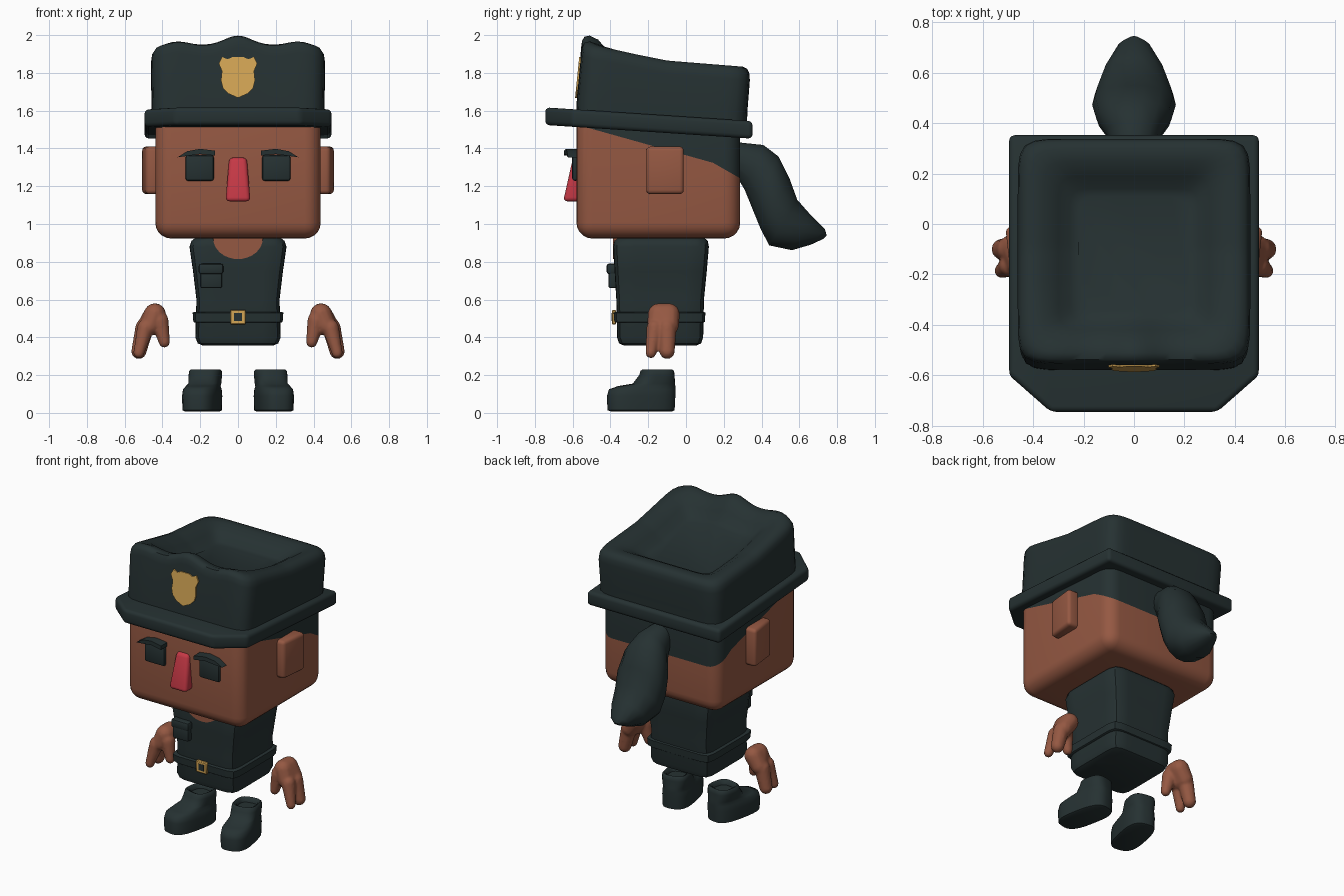
import bpy, bmesh, math
from mathutils import Matrix, Vector

if "Cube" in bpy.data.objects:
    bpy.data.objects.remove(bpy.data.objects["Cube"])


def material(name, rgb):
    m = bpy.data.materials.new(name)
    m.diffuse_color = (*rgb, 1)
    m.use_nodes = True
    m.node_tree.nodes["Principled BSDF"].inputs["Base Color"].default_value = m.diffuse_color
    return m


DARK = material("dark_uniform", (0.019, 0.031, 0.032))
SKIN = material("brown_skin", (0.30, 0.098, 0.055))
GOLD = material("gold", (0.66, 0.38, 0.09))
RED = material("red_nose", (0.56, 0.04, 0.06))


def finish(bm, name, *mats, angle=40):
    bmesh.ops.recalc_face_normals(bm, faces=bm.faces)
    me = bpy.data.meshes.new(name)
    bm.to_mesh(me)
    bm.free()
    for m in mats:
        me.materials.append(m)
    for p in me.polygons:
        p.use_smooth = True
    me.set_sharp_from_angle(angle=math.radians(angle))
    ob = bpy.data.objects.new(name, me)
    bpy.context.collection.objects.link(ob)
    return ob


def box_mesh(lo, hi, bevel=0.0, seg=3, shape=None):
    """Rounded box between two corners, with an optional reshaping of its corners."""
    bm = bmesh.new()
    bmesh.ops.create_cube(bm, size=1)
    lo, hi = Vector(lo), Vector(hi)
    for v in bm.verts:
        v.co = [lo[i] + (v.co[i] + 0.5) * (hi[i] - lo[i]) for i in range(3)]
        if shape:
            v.co = shape(*v.co)
    if bevel:
        bmesh.ops.bevel(bm, geom=bm.edges[:], offset=bevel, segments=seg,
                        profile=0.5, affect='EDGES')
    return bm


def box(name, lo, hi, mat, bevel=0.0, seg=3, shape=None):
    return finish(box_mesh(lo, hi, bevel, seg, shape), name, mat)


def prism(name, pts, depth, place, mat, bevel=0.0):
    """Outline (u, v) extruded along w, mapped into space by place(u, v, w)."""
    bm = bmesh.new()
    a = [bm.verts.new(place(u, v, 0)) for u, v in pts]
    b = [bm.verts.new(place(u, v, depth)) for u, v in pts]
    bm.faces.new(a)
    bm.faces.new(b[::-1])
    for i in range(len(pts)):
        j = (i + 1) % len(pts)
        bm.faces.new((a[i], a[j], b[j], b[i]))
    if bevel:
        bmesh.ops.recalc_face_normals(bm, faces=bm.faces)
        bmesh.ops.bevel(bm, geom=bm.edges[:], offset=bevel, segments=3,
                        profile=0.5, affect='EDGES')
    return finish(bm, name, mat)


def oval(n, e):
    """Unit rounded square (high e) or circle (e = 2)."""
    out = []
    for i in range(n):
        c, s = math.cos(2 * math.pi * i / n), math.sin(2 * math.pi * i / n)
        r = (abs(c) ** e + abs(s) ** e) ** (-1 / e)
        out.append((c * r, s * r))
    return out


def loft(name, rings, mat, angle=40):
    bm = bmesh.new()
    rows = [[bm.verts.new(p) for p in ring] for ring in rings]
    n = len(rows[0])
    for a, b in zip(rows, rows[1:]):
        for i in range(n):
            bm.faces.new((a[i], a[(i + 1) % n], b[(i + 1) % n], b[i]))
    bm.faces.new(rows[0][::-1])
    bm.faces.new(rows[-1])
    return finish(bm, name, mat, angle=angle)


# Head, with the hairline cut into its surface
hairlines = [((0, -0.45, 1.49), -0.28), ((0, 0.15, 1.32), -0.57)]
bm = box_mesh((-0.438, -0.58, 0.923), (0.438, 0.287, 1.6), 0.085, 5)
for co, slope in hairlines:
    bmesh.ops.bisect_plane(bm, geom=bm.verts[:] + bm.edges[:] + bm.faces[:],
                           plane_co=co, plane_no=(0, -slope, 1))
for f in bm.faces:
    c = f.calc_center_median()
    f.material_index = int(any(c.z > co[2] + s * (c.y - co[1]) for co, s in hairlines))
finish(bm, "head", SKIN, DARK)

# Ponytail: (near y, near z, far y, far z, half width)
tail = [(0.25, 1.28, 0.26, 1.435, 0.07), (0.31, 1.18, 0.41, 1.42, 0.11),
        (0.35, 1.08, 0.49, 1.36, 0.15), (0.395, 0.97, 0.55, 1.24, 0.166),
        (0.44, 0.885, 0.59, 1.13, 0.155), (0.56, 0.86, 0.66, 1.05, 0.12),
        (0.66, 0.89, 0.735, 0.975, 0.065), (0.725, 0.92, 0.745, 0.94, 0.02)]
loft("ponytail", [[(w * c, (y0 + y1) / 2 + s * (y1 - y0) / 2, (z0 + z1) / 2 + s * (z1 - z0) / 2)
                   for c, s in oval(14, 2.3)] for y0, z0, y1, z1, w in tail], DARK)

# Hat brim, tilted down to the back
prism("hat_brim", [(-0.495, 0.352), (-0.495, -0.6), (-0.33, -0.745),
                   (0.33, -0.745), (0.495, -0.6), (0.495, 0.352)], 0.093,
      lambda x, y, w: (x, y, 1.475 - 0.066 * y + w), DARK, 0.022)


# Hat crown: sloping rim with a front peak and a sunken top
def crown_top(x, y):
    z = 1.865 - (y + 0.1) * (0.2 if y < -0.1 else 0.08)
    front = min(1, max(0, (-0.25 - y) / 0.25))
    return z + front * (0.05 * math.exp(-(x / 0.1) ** 2)
                        + 0.02 * math.exp(-((abs(x) - 0.32) / 0.08) ** 2))


# (half width, front y, back y, share of height, drop below rim)
crown = [(0.455, -0.583, 0.322, 0.0, 0), (0.457, -0.578, 0.326, 0.3, 0.02),
         (0.461, -0.555, 0.338, 1, 0.07), (0.456, -0.55, 0.336, 1, 0.035),
         (0.44, -0.537, 0.325, 1, 0.01), (0.41, -0.51, 0.30, 1, 0.0),
         (0.36, -0.465, 0.25, 1, 0.005), (0.30, -0.42, 0.19, 1, 0.04),
         (0.255, -0.385, 0.14, 1, 0.08), (0.22, -0.35, 0.11, 1, 0.09)]
rings = []
for rx, y0, y1, k, drop in crown:
    ring = []
    for c, s in oval(96, 11):
        x, y = c * rx, (y0 + y1) / 2 + s * (y1 - y0) / 2
        ring.append((x, y, 1.52 + k * (crown_top(x, y) - drop - 1.52)))
    rings.append(ring)
loft("hat_crown", rings, DARK, 50)

# Shield badge
half = [(0, 1.668), (0.05, 1.69), (0.08, 1.72), (0.09, 1.76), (0.085, 1.81),
        (0.102, 1.85), (0.085, 1.885), (0.055, 1.872), (0.03, 1.884)]
prism("hat_badge", half + [(-x, z) for x, z in half[:0:-1]], 0.03,
      lambda x, z, w: (x, -0.587 + (z - 1.668) * 0.1 + w, z), GOLD)

# Nose
box("nose", (-0.066, -0.65, 1.12), (0.066, -0.56, 1.352), RED, 0.022, 3,
    lambda x, y, z: (x * (0.7 if z > 1.2 else 1),
                     -0.598 if z > 1.2 and y < -0.6 else y, z))

for side, s in (("right", -1), ("left", 1)):
    # Eyes and brows
    box(side + "_eye", (s * 0.203 - 0.076, -0.603, 1.228), (s * 0.203 + 0.076, -0.57, 1.365),
        DARK, 0.015, 2)
    prism(side + "_brow", [(s * x, z) for x, z in
          [(0.32, 1.353), (0.27, 1.385), (0.2, 1.398), (0.122, 1.388), (0.122, 1.362),
           (0.2, 1.37)]], 0.065, lambda x, z, w: (x, -0.645 + w + 0.1 * (abs(x) - 0.12), z), DARK)
    # Ears flare outward toward the back
    box(side + "_ear", (s * 0.46 - 0.05, -0.21, 1.158), (s * 0.46 + 0.05, -0.012, 1.41),
        SKIN, 0.022, 3, lambda x, y, z: (x - s * 0.022 * (y < -0.1) * (abs(x) > 0.46), y, z))

# Torso: (z, half width, centre y, half depth)
body = [(0.356, 0.185, -0.137, 0.19), (0.368, 0.213, -0.137, 0.217),
        (0.40, 0.226, -0.137, 0.228), (0.60, 0.22, -0.137, 0.232),
        (0.75, 0.238, -0.134, 0.244), (0.88, 0.257, -0.132, 0.253),
        (0.91, 0.247, -0.132, 0.247), (0.93, 0.22, -0.132, 0.225)]
loft("torso", [[(rx * c, cy + ry * q, z) for c, q in oval(48, 9)]
               for z, rx, cy, ry in body], DARK)
# Skin in the scooped neckline
scoop = [(0.132 * math.cos(math.pi * i / 16), 0.926 - 0.112 * math.sin(math.pi * i / 16))
         for i in range(17)]
prism("neckline", scoop, 0.02, lambda x, z, w: (x, -0.386 + w, z), SKIN)
# Pocket
box("pocket", (-0.2, -0.41, 0.66), (-0.085, -0.36, 0.76), DARK, 0.01, 2)
box("pocket_flap", (-0.208, -0.42, 0.735), (-0.078, -0.36, 0.79), DARK, 0.012, 2)
# Belt and buckle
loft("belt", [[(0.24 * c * k, -0.14 + 0.243 * q * k, z) for c, q in oval(48, 12)]
              for z, k in ((0.478, 0.96), (0.482, 0.985), (0.53, 1.0), (0.535, 0.96))], DARK)
box("buckle", (-0.041, -0.392, 0.468), (0.041, -0.37, 0.546), GOLD, 0.005, 1)
box("buckle_centre", (-0.02, -0.394, 0.486), (0.02, -0.388, 0.528), DARK)


def blob(bm, spheres):
    """Convex skin around spheres given as (x, y, z, radius)."""
    verts = []
    for x, y, z, r in spheres:
        verts += bmesh.ops.create_uvsphere(bm, u_segments=12, v_segments=8, radius=r,
                                           matrix=Matrix.Translation((x, y, z)))["verts"]
    hull = bmesh.ops.convex_hull(bm, input=verts)
    junk = {g for g in hull["geom_interior"] if isinstance(g, bmesh.types.BMVert)}
    bmesh.ops.delete(bm, geom=list(junk), context='VERTS')


# Hands: palm, two fingers and a thumb fused together
hand = [[(0.44, -0.145, 0.522, 0.058), (0.44, -0.09, 0.522, 0.058),
         (0.465, -0.155, 0.462, 0.052), (0.48, -0.09, 0.462, 0.052)],
        [(0.495, -0.10, 0.45, 0.05), (0.525, -0.10, 0.326, 0.041)],
        [(0.49, -0.165, 0.45, 0.045), (0.525, -0.186, 0.318, 0.029)],
        [(0.415, -0.155, 0.49, 0.048), (0.39, -0.165, 0.375, 0.03)]]
for side, s in (("right", -1), ("left", 1)):
    bm = bmesh.new()
    for part in hand:
        blob(bm, [(s * x, y, z, r) for x, y, z, r in part])
    ob = finish(bm, side + "_hand", SKIN)
    mod = ob.modifiers.new("fuse", 'REMESH')
    mod.mode, mod.voxel_size, mod.use_smooth_shade = 'VOXEL', 0.008, True
    mod = ob.modifiers.new("soften", 'SMOOTH')
    mod.iterations = 4

# Shoes: (z, half width, front y, back y), turned outward, with an open ankle
shoe = [(0.008, 0.08, -0.40, -0.075), (0.014, 0.092, -0.418, -0.062),
        (0.09, 0.094, -0.42, -0.058), (0.125, 0.09, -0.41, -0.058),
        (0.142, 0.082, -0.36, -0.058), (0.155, 0.082, -0.28, -0.06),
        (0.20, 0.085, -0.245, -0.064), (0.222, 0.083, -0.238, -0.066),
        (0.23, 0.074, -0.228, -0.076), (0.222, 0.06, -0.212, -0.09),
        (0.20, 0.055, -0.208, -0.095)]
for side, s in (("right", -1), ("left", 1)):
    turn = Matrix.Translation((s * 0.172, -0.15, 0)) @ Matrix.Rotation(s * 0.2, 4, 'Z') \
        @ Matrix.Translation((0, 0.15, 0))
    loft(side + "_shoe", [[turn @ Vector((w * c, (y0 + y1) / 2 + q * (y1 - y0) / 2, z))
                           for c, q in oval(32, 3)] for z, w, y0, y1 in shoe], DARK, 60)
